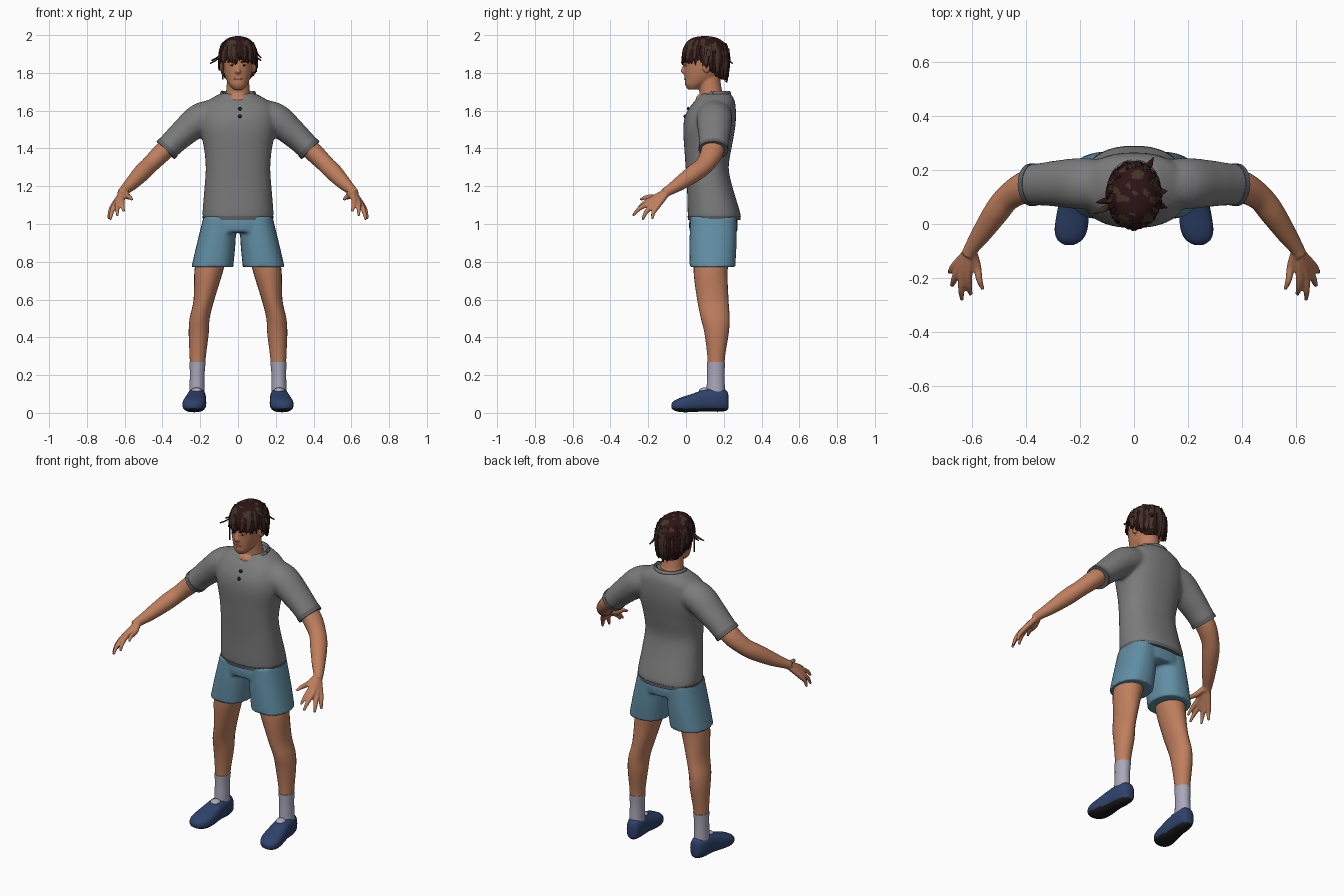
import bpy, bmesh, math, random
from mathutils import Vector, Matrix, noise

random.seed(4)
if "Cube" in bpy.data.objects:
    bpy.data.objects.remove(bpy.data.objects["Cube"], do_unlink=True)


def material(name, *rgb):
    m = bpy.data.materials.new(name)
    m.use_nodes = True
    m.diffuse_color = (*rgb, 1)
    m.node_tree.nodes["Principled BSDF"].inputs["Base Color"].default_value = (*rgb, 1)
    return m


SKIN = material("skin", 0.52, 0.21, 0.11)
SHIRT = material("shirt_grey", 0.2, 0.2, 0.2)
TRIM = material("trim_grey", 0.12, 0.125, 0.13)
SHORTS = material("shorts_blue", 0.12, 0.27, 0.37)
SOCK = material("sock_white", 0.4, 0.39, 0.49)
SHOE = material("shoe_navy", 0.028, 0.055, 0.15)
BLACK = material("black", 0.012, 0.012, 0.012)
HAIR = material("hair_dark", 0.028, 0.007, 0.008)
HAIR_LIGHT = material("hair_brown", 0.055, 0.034, 0.02)
LIP = material("lip", 0.36, 0.12, 0.075)
Z = Vector((0, 0, 1))


def smooth_path(pts, k):
    """Catmull-Rom resampling of stations (x, y, z, radius_a, radius_b)."""
    out = []
    for i in range(len(pts) - 1):
        p = [pts[max(0, min(len(pts) - 1, i + d))] for d in (-1, 0, 1, 2)]
        for j in range(k):
            t = j / k
            out.append([0.5 * (2 * b + (c - a) * t + (2 * a - 5 * b + 4 * c - d) * t * t
                               + (3 * b - a - 3 * c + d) * t ** 3) for a, b, c, d in zip(*p)])
    return out + [list(pts[-1])]


def tube(bm, stations, axis=None, ref=(0, 1, 0), n=24, k=4, power=2.0, side=1, mat=0):
    """Loft of superelliptic rings along stations, capped at both ends."""
    path = smooth_path(stations, k)
    ref, rings = Vector(ref), []
    for i, (x, y, z, ra, rb) in enumerate(path):
        t = axis or Vector(path[min(i + 1, len(path) - 1)][:3]) - Vector(path[max(i - 1, 0)][:3])
        a = t.cross(ref).normalized()
        b = a.cross(t).normalized()
        ring = []
        for j in range(n):
            c, s = math.cos(2 * math.pi * j / n), math.sin(2 * math.pi * j / n)
            u = math.copysign(abs(c) ** (2 / power), c) * max(ra, 0.001)
            v = math.copysign(abs(s) ** (2 / power), s) * max(rb, 0.001)
            co = Vector((x, y, z)) + a * u + b * v
            ring.append(bm.verts.new((co.x * side, co.y, co.z)))
        rings.append(ring)
    faces = [bm.faces.new((p[j], p[(j + 1) % n], q[(j + 1) % n], q[j]))
             for p, q in zip(rings, rings[1:]) for j in range(n)]
    faces += [bm.faces.new(rings[0]), bm.faces.new(rings[-1])]
    for f in faces:
        f.material_index = mat
    return faces


def ball(bm, centre, radii, side=1):
    centre = Vector((centre[0] * side, centre[1], centre[2]))
    bmesh.ops.create_uvsphere(bm, u_segments=16, v_segments=10, radius=1,
                              matrix=Matrix.LocRotScale(centre, None, Vector(radii)))


def finish(name, bm, *mats, voxel=0, blur=4):
    bmesh.ops.recalc_face_normals(bm, faces=bm.faces)
    for f in bm.faces:
        f.smooth = True
    me = bpy.data.meshes.new(name)
    bm.to_mesh(me)
    bm.free()
    me.set_sharp_from_angle(angle=math.radians(50))
    for m in mats:
        me.materials.append(m)
    ob = bpy.data.objects.new(name, me)
    bpy.context.collection.objects.link(ob)
    if voxel:
        r = ob.modifiers.new("blend", 'REMESH')
        r.mode, r.voxel_size, r.use_smooth_shade = 'VOXEL', voxel, True
        s = ob.modifiers.new("soften", 'SMOOTH')
        s.factor, s.iterations = 0.5, blur
    return ob


# Shirt: torso and sleeves blended together
sleeve = [(.12, .15, 1.58, .08, .09), (.2, .15, 1.555, .085, .095), (.28, .15, 1.49, .075, .087),
          (.335, .148, 1.44, .068, .08), (.38, .145, 1.395, .065, .077)]
bm = bmesh.new()
tube(bm, [(0, .15, 1.025, .183, .137), (0, .148, 1.06, .188, .139), (0, .125, 1.2, .177, .12),
          (0, .112, 1.3, .171, .114), (0, .116, 1.4, .18, .125), (0, .122, 1.5, .2, .137),
          (0, .13, 1.57, .2, .135), (0, .145, 1.63, .185, .117), (0, .155, 1.66, .15, .1),
          (0, .158, 1.69, .095, .08)], axis=Z, n=40, power=2.3)
for s in (1, -1):
    tube(bm, sleeve, side=s)
finish("shirt", bm, SHIRT, voxel=0.01, blur=6)

# Shirt trim: hem, cuffs and collar
bm = bmesh.new()
tube(bm, [(0, .15, 1.022, .185, .139), (0, .149, 1.042, .189, .141)], axis=Z, n=40, power=2.3, k=1)
for s in (1, -1):
    tube(bm, [(.368, .146, 1.407, .067, .079), (.384, .145, 1.391, .067, .079)], k=1, side=s)
finish("shirt_hems", bm, TRIM)
bm = bmesh.new()
loop = [2 * math.pi * i / 24 for i in range(25)]
tube(bm, [(.086 * math.cos(a), .143 + .086 * math.sin(a), 1.69 + .045 * min(0, math.sin(a)), .009, .016)
          for a in loop], ref=(0, 0, 1), n=10, k=2)
finish("collar", bm, SHIRT)
bm = bmesh.new()
for y, z in ((.012, 1.61), (-.005, 1.57)):
    ball(bm, (.01, y, z), (.01, .008, .01))
finish("buttons", bm, BLACK)

# Shorts
bm = bmesh.new()
tube(bm, [(0, .145, 1.06, .17, .12), (0, .145, 1.0, .19, .129), (0, .145, .955, .17, .125)],
     axis=Z, n=40, power=2.3)
for s in (1, -1):
    tube(bm, [(.095, .145, 1.04, .088, .122), (.115, .143, .9, .102, .125), (.136, .14, .772, .111, .121)],
         axis=Z, power=2.3, side=s)
finish("shorts", bm, SHORTS, voxel=0.009, blur=3)

# Arm, hand, leg, sock and shoe for each side
WRIST = (.603, -.09, 1.178)
fingers = [((.614, -.185, 1.13), (.605, -.262, 1.065)), ((.636, -.19, 1.115), (.638, -.282, 1.043)),
           ((.652, -.175, 1.1), (.676, -.23, 1.022)), ((.662, -.152, 1.093), (.685, -.178, 1.025)),
           ((.582, -.155, 1.145), (.56, -.242, 1.128))]
for s, label in ((1, "left"), (-1, "right")):
    bm = bmesh.new()
    tube(bm, [(.33, .147, 1.445, .05, .06), (.4, .138, 1.38, .051, .06), (.465, .1, 1.315, .046, .05),
              (.51, .045, 1.27, .046, .048), (.565, -.035, 1.213, .036, .038),
              (*WRIST, .026, .028), (.615, -.115, 1.163, .026, .026)], side=s)
    for knuckle, tip in fingers:
        mid = Vector(knuckle).lerp(Vector(tip), 0.55) + Vector((.003, -.006, .006))
        root = Vector(WRIST).lerp(Vector(knuckle), 0.15)
        tube(bm, [(*root, .017, .017), (*knuckle, .0155, .0155), (*mid, .012, .012),
                  (*tip, .007, .007)], n=12, side=s)
    finish(label + "_arm", bm, SKIN, voxel=0.0055, blur=3)

    bm = bmesh.new()
    tube(bm, [(.135, .14, .85, .08, .095), (.155, .13, .75, .076, .09), (.18, .142, .6, .055, .083),
              (.203, .155, .5, .053, .076), (.208, .162, .42, .053, .064), (.213, .16, .3, .043, .047),
              (.215, .158, .2, .037, .043)], axis=Z, side=s)
    finish(label + "_leg", bm, SKIN)
    bm = bmesh.new()
    tube(bm, [(.214, .159, .27, .043, .048), (.216, .158, .2, .039, .046), (.217, .157, .1, .041, .05)],
         axis=Z, side=s)
    ball(bm, (.219, .098, .118), (.028, .03, .016), s)
    finish(label + "_sock", bm, SOCK)
    bm = bmesh.new()
    heel_to_toe = [(.212, .226, .03, .085, .012), (.213, .215, .012, .118, .034), (.217, .17, .006, .134, .047),
                   (.222, .1, .008, .124, .052), (.228, .03, .004, .1, .06), (.234, -.025, .004, .082, .06),
                   (.238, -.06, .012, .066, .045), (.24, -.078, .024, .048, .016)]
    tube(bm, [(x, y, (lo + hi) / 2, w, (hi - lo) / 2) for x, y, lo, hi, w in heel_to_toe],
         axis=Vector((0, -1, 0)), ref=(0, 0, 1), n=36, power=2.5, side=s)
    for f in bm.faces:
        f.material_index = int(f.calc_center_median().z < 0.024)
    finish(label + "_shoe", bm, SHOE, BLACK)

# Head, neck, nose and ears
bm = bmesh.new()
tube(bm, [(0, .04, 1.712, .026, .03), (0, .05, 1.735, .046, .054), (0, .075, 1.765, .062, .082),
          (0, .09, 1.8, .074, .1), (0, .1, 1.85, .083, .113), (0, .1, 1.9, .086, .114),
          (0, .1, 1.95, .07, .1), (0, .1, 1.985, .02, .03)], axis=Z, n=32, power=2.1)
tube(bm, [(0, .15, 1.6, .09, .075), (0, .14, 1.66, .073, .068), (0, .13, 1.71, .062, .06),
          (0, .12, 1.79, .058, .058)], axis=Z)
ball(bm, (0, .085, 1.655), (.055, .035, .035))
tube(bm, [(0, 0, 1.85, .008, .01), (0, -.012, 1.822, .01, .011), (0, -.017, 1.808, .016, .01),
          (0, -.002, 1.797, .012, .008)], n=12)
for s in (1, -1):
    ball(bm, (.085, .11, 1.83), (.012, .022, .03), s)
finish("head", bm, SKIN, voxel=0.005, blur=3)

# Facial details
bm, dark, mouth = bmesh.new(), bmesh.new(), bmesh.new()
for s in (1, -1):
    ball(bm, (.031, .001, 1.84), (.013, .007, .0055), s)
    ball(dark, (.031, -.004, 1.84), (.006, .004, .006), s)
    tube(dark, [(.014, -.01, 1.855, .004, .003), (.034, -.005, 1.862, .006, .004),
                (.056, .014, 1.857, .002, .003)], n=8, side=s)
ball(mouth, (0, -.003, 1.768), (.023, .007, .008))
finish("eyes", bm, SOCK)
finish("pupils_and_brows", dark, HAIR)
finish("lips", mouth, LIP)

# Hair cap, trimmed along a hairline that drops toward the nape
bm = bmesh.new()
tube(bm, [(0, .145, 1.765, .07, .072), (0, .122, 1.8, .09, .103), (0, .107, 1.87, .098, .122),
          (0, .105, 1.93, .094, .118), (0, .102, 1.965, .076, .096), (0, .1, 1.987, .045, .06),
          (0, .1, 1.996, .004, .005)], axis=Z, n=48, k=5)
gone = []
for f in bm.faces:
    c = f.calc_center_median()
    if c.z < 1.865 - 0.9 * max(0, c.y - .07):
        gone.append(f)
    f.material_index = int(noise.noise(c * 28) > .18)
bmesh.ops.delete(bm, geom=gone, context='FACES')
finish("hair_cap", bm, HAIR, HAIR_LIGHT)

# Hair locks: tapered blades lying over the cap, plus a few stray ones
bm = bmesh.new()


def lock(angle, z_top, z_tip, width, flare):
    out = Vector((math.cos(angle), math.sin(angle), 0))
    pts = []
    for t, w in ((0, .5), (.35, 1), (.7, .8), (1, .05)):
        z = z_top + (z_tip - z_top) * t
        r = 1.01 * math.sqrt(max(.1, 1 - max(0, (z - 1.9) / .105) ** 2)) + flare * t * t
        r -= max(0, 1.84 - z) * 1.6
        pts.append((.098 * r * out.x, .107 + .122 * r * out.y, z, width * w, .004))
    tube(bm, pts, ref=out, n=8, k=2, mat=int(random.random() < .4))


for i in range(64):
    ang = 2 * math.pi * (i + random.random()) / 64
    back = max(0, .122 * math.sin(ang) + .037)
    tip = 1.855 - .6 * back + random.uniform(-.015, .015)
    lock(ang, random.uniform(1.9, 1.975), tip, random.uniform(.008, .015), random.uniform(0, .06))
for ang, top, tip, flare in ((3.5, 1.9, 1.85, .6), (3.3, 1.9, 1.865, .45), (3.75, 1.87, 1.765, .12),
                             (-.3, 1.9, 1.865, .3), (.1, 1.92, 1.88, .25), (1.0, 1.9, 1.85, .35)):
    lock(ang, top, tip, .012, flare)
finish("hair_locks", bm, HAIR, HAIR_LIGHT)
